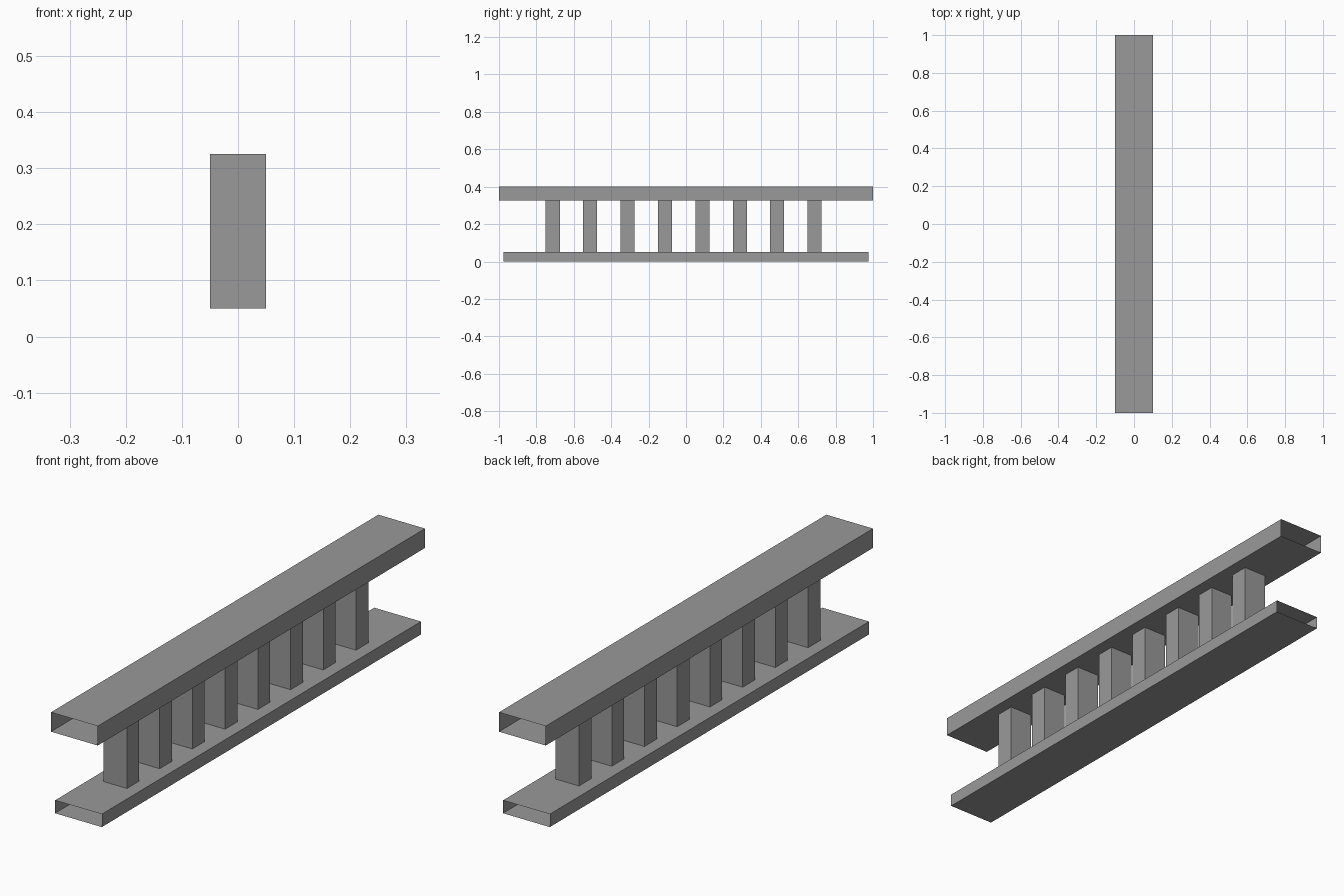
import bpy
import bmesh

if "Cube" in bpy.data.objects:
    bpy.data.objects.remove(bpy.data.objects["Cube"])

# Darker grey finish
grey = bpy.data.materials.new("dark_grey")
grey.diffuse_color = (0.32, 0.32, 0.32, 1.0)
grey.use_nodes = True
grey.node_tree.nodes["Principled BSDF"].inputs["Base Color"].default_value = grey.diffuse_color


def open_tube(name, lo, hi, axis):
    """Thin box between two corners, left open at both ends along the axis."""
    bm = bmesh.new()
    bmesh.ops.create_cube(bm, size=1.0)
    for v in bm.verts:
        for i in range(3):
            v.co[i] = lo[i] if v.co[i] < 0 else hi[i]
    bm.normal_update()
    ends = [f for f in bm.faces if abs(f.normal[axis]) > 0.9]
    bmesh.ops.delete(bm, geom=ends, context='FACES_ONLY')
    mesh = bpy.data.meshes.new(name)
    bm.to_mesh(mesh)
    bm.free()
    mesh.materials.append(grey)
    obj = bpy.data.objects.new(name, mesh)
    bpy.context.collection.objects.link(obj)
    return obj


# Hollow horizontal rails
open_tube("bottom_rail", (-0.1, -0.975, 0.0), (0.1, 0.975, 0.05), 1)
open_tube("top_rail", (-0.1, -1.0, 0.325), (0.1, 1.0, 0.4), 1)

# Row of evenly spaced posts
for i in range(8):
    y = -0.75 + 0.2 * i
    open_tube(f"post_{i + 1}", (-0.05, y, 0.05), (0.05, y + 0.075, 0.325), 2)
